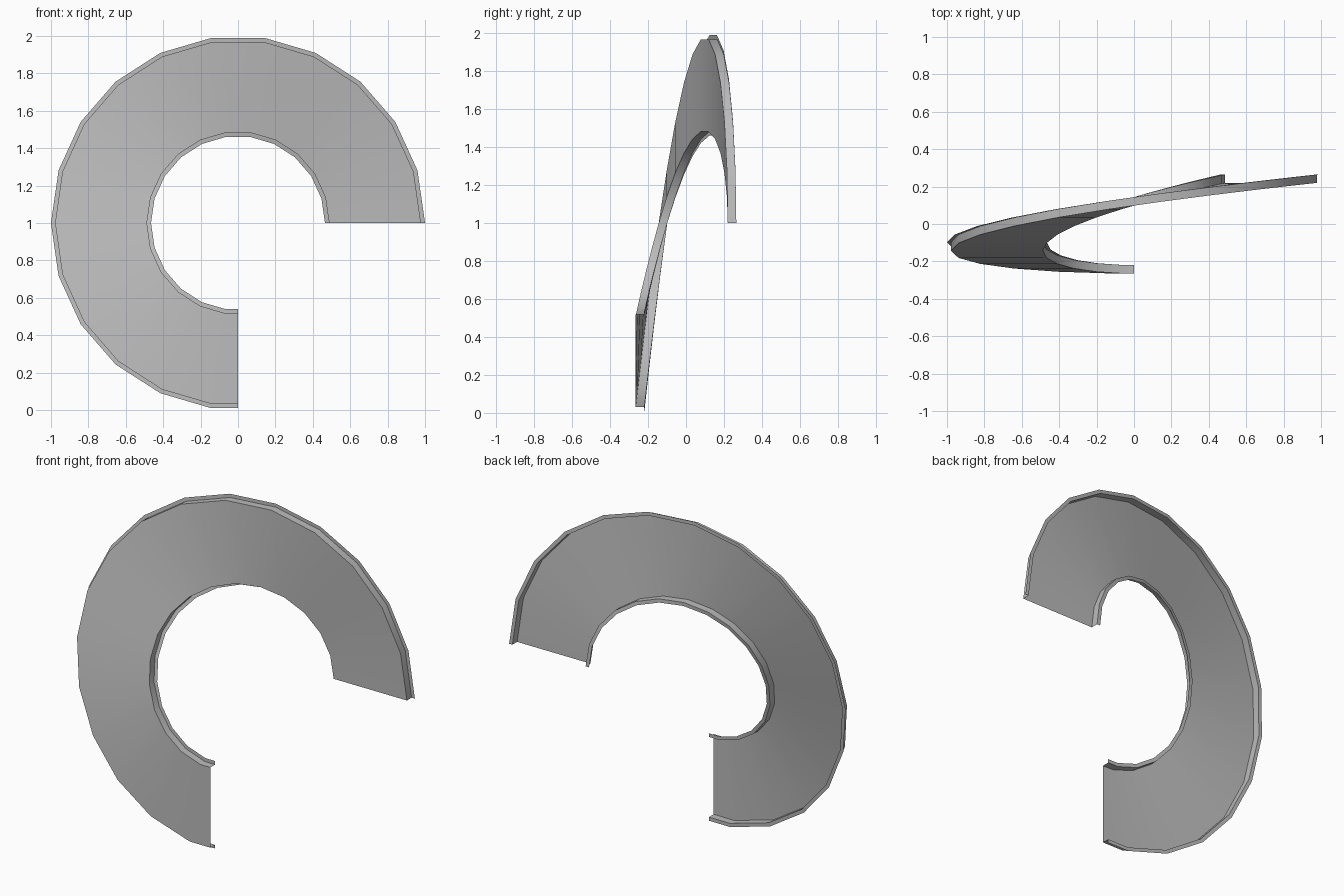
import bpy
import bmesh
from math import cos, pi, radians, sin

cube = bpy.data.objects.get("Cube")
if cube:
    bpy.data.objects.remove(cube, do_unlink=True)

steel = bpy.data.materials.new("grey_steel")
steel.use_nodes = True
grey = (0.5, 0.5, 0.5, 1)
steel.diffuse_color = grey
steel.node_tree.nodes["Principled BSDF"].inputs["Base Color"].default_value = grey

# Hat-shaped cross-section: (radius, depth behind the plate)
LIP = 0.045
profile = [(0.465, LIP), (0.487, LIP), (0.487, 0), (0.978, 0), (0.978, LIP), (1.0, LIP)]

# Three-quarter turn on a 22-sided circle, ending on a half step
STEP = 2 * pi / 22
SWEEP = radians(270)
stations = [(i * STEP, 1) for i in range(17)]
stations.append((SWEEP, cos(STEP / 2)))  # cut through the middle of a side


def plate_depth(angle):
    """Ease from the back end to the front end along the sweep."""
    return -0.0225 + 0.2425 * cos(pi * angle / SWEEP)


# Sweep the section along the easing spiral
bm = bmesh.new()
rings = []
for angle, scale in stations:
    rings.append([bm.verts.new((r * scale * cos(angle), plate_depth(angle) + d,
                                1 + r * scale * sin(angle))) for r, d in profile])
for a, b in zip(rings, rings[1:]):
    for j in range(len(profile) - 1):
        bm.faces.new((a[j], a[j + 1], b[j + 1], b[j]))
bm.normal_update()

mesh = bpy.data.meshes.new("spiral_chute")
bm.to_mesh(mesh)
bm.free()
mesh.materials.append(steel)
chute = bpy.data.objects.new("spiral_chute", mesh)
bpy.context.collection.objects.link(chute)

# Smooth round the sweep, crisp along the folds
bpy.ops.object.select_all(action="DESELECT")
chute.select_set(True)
bpy.context.view_layer.objects.active = chute
bpy.ops.object.shade_smooth_by_angle(angle=radians(30))
